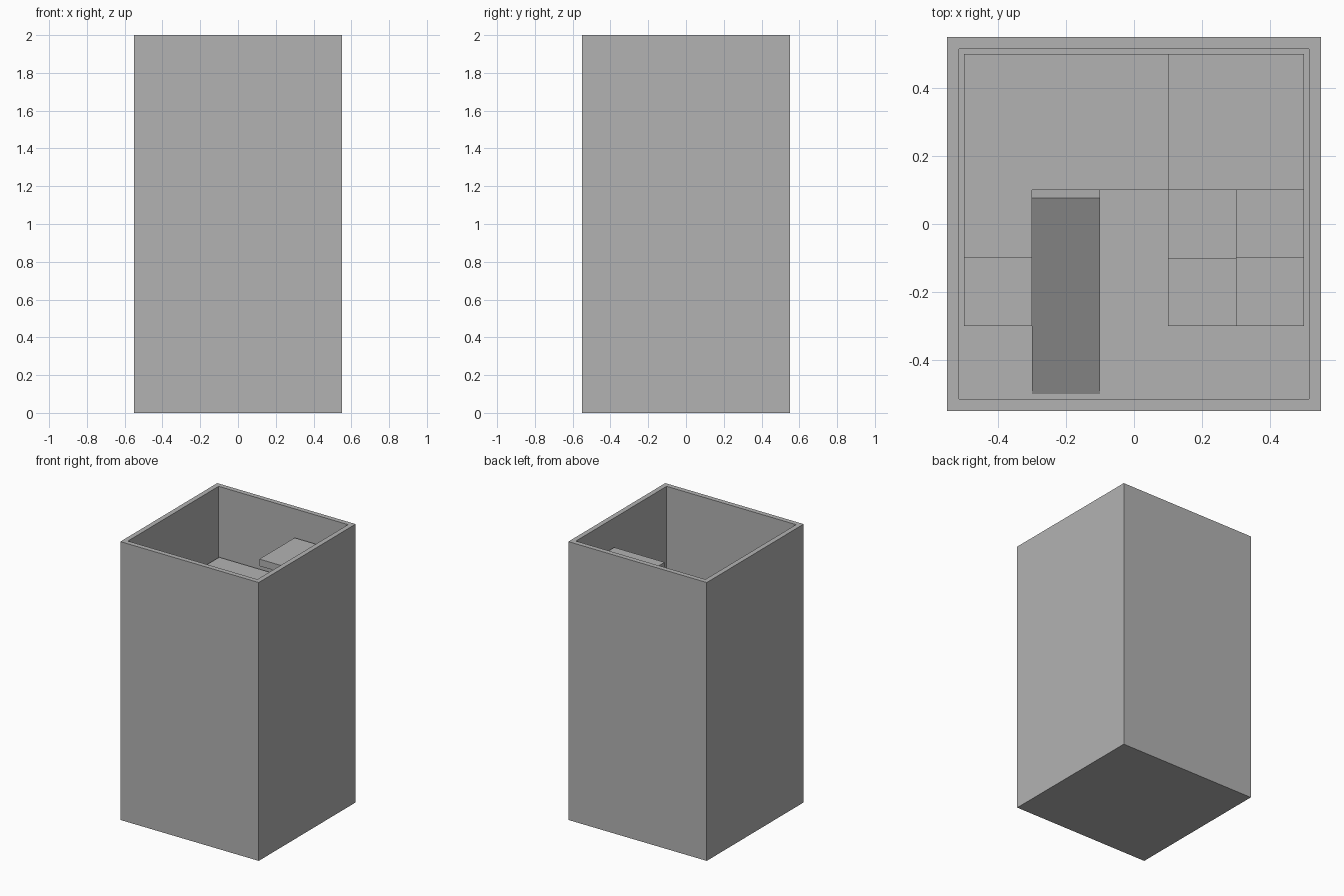
import bpy
import bmesh
import math
from mathutils import Matrix, Vector

cube = bpy.data.objects.get("Cube")
if cube:
    bpy.data.objects.remove(cube, do_unlink=True)

gray = bpy.data.materials.new("plain_gray")
gray.use_nodes = True
colour = (0.45, 0.45, 0.45, 1)
gray.diffuse_color = colour
gray.node_tree.nodes["Principled BSDF"].inputs["Base Color"].default_value = colour

OUTER, INNER, HEIGHT, SLAB = 0.55, 0.5, 2.0, 0.05
CELL = 0.2


def finish(name, bm):
    bmesh.ops.recalc_face_normals(bm, faces=bm.faces)
    mesh = bpy.data.meshes.new(name)
    bm.to_mesh(mesh)
    bm.free()
    mesh.materials.append(gray)
    obj = bpy.data.objects.new(name, mesh)
    bpy.context.collection.objects.link(obj)
    return obj


def prism(name, outline, bottom, top):
    """Extrude a plan outline between two heights."""
    bm = bmesh.new()
    face = bm.faces.new([bm.verts.new((x, y, bottom)) for x, y in outline])
    up = bmesh.ops.extrude_face_region(bm, geom=[face])["geom"]
    verts = [v for v in up if isinstance(v, bmesh.types.BMVert)]
    bmesh.ops.translate(bm, verts=verts, vec=(0, 0, top - bottom))
    return finish(name, bm)


def slab(name, x, y, width, depth, top):
    outline = [(x, y), (x + width, y), (x + width, y + depth), (x, y + depth)]
    return prism(name, outline, top - SLAB, top)


# Hollow shaft: inset the top face and push it down to the floor
bm = bmesh.new()
bmesh.ops.create_cube(bm, size=1, matrix=Matrix.Translation((0, 0, HEIGHT / 2))
                      @ Matrix.Diagonal((2 * OUTER, 2 * OUTER, HEIGHT, 1)))
top = max(bm.faces, key=lambda f: f.calc_center_median().z)
bmesh.ops.inset_region(bm, faces=[top], thickness=OUTER - INNER)
well = bmesh.ops.extrude_face_region(bm, geom=[top])["geom"]
bmesh.ops.delete(bm, geom=[top], context='FACES_ONLY') if top.is_valid else None
verts = [v for v in well if isinstance(v, bmesh.types.BMVert)]
bmesh.ops.translate(bm, verts=verts, vec=(0, 0, SLAB - HEIGHT))
finish("shaft", bm)

# Landings
slab("top_landing", 0.1, 0.1, 2 * CELL, 2 * CELL, 1.8)
prism("corner_landing", [(-0.5, -0.1), (-0.3, -0.1), (-0.3, 0.1),
                         (0.1, 0.1), (0.1, 0.5), (-0.5, 0.5)], 1.5 - SLAB, 1.5)

# Square steps
slab("side_step", -0.5, -0.3, CELL, CELL, 1.2)
corners = [(0.1, -0.1), (0.1, -0.3), (0.3, -0.3), (0.3, -0.1)]
for i, (x, y) in enumerate(corners):
    slab(f"winding_step_{i + 1}", x, y, CELL, CELL, 0.3 * (i + 1))

# Ramp climbing toward the back
angle = math.radians(28)
length = 0.577 / math.cos(angle)
bm = bmesh.new()
bmesh.ops.create_cube(bm, size=1, matrix=Matrix.Translation((-0.2, -0.5, SLAB))
                      @ Matrix.Rotation(angle, 4, 'X')
                      @ Matrix.Translation(Vector((0, length / 2, -SLAB / 2)))
                      @ Matrix.Diagonal((CELL, length, SLAB, 1)))
finish("ramp", bm)
